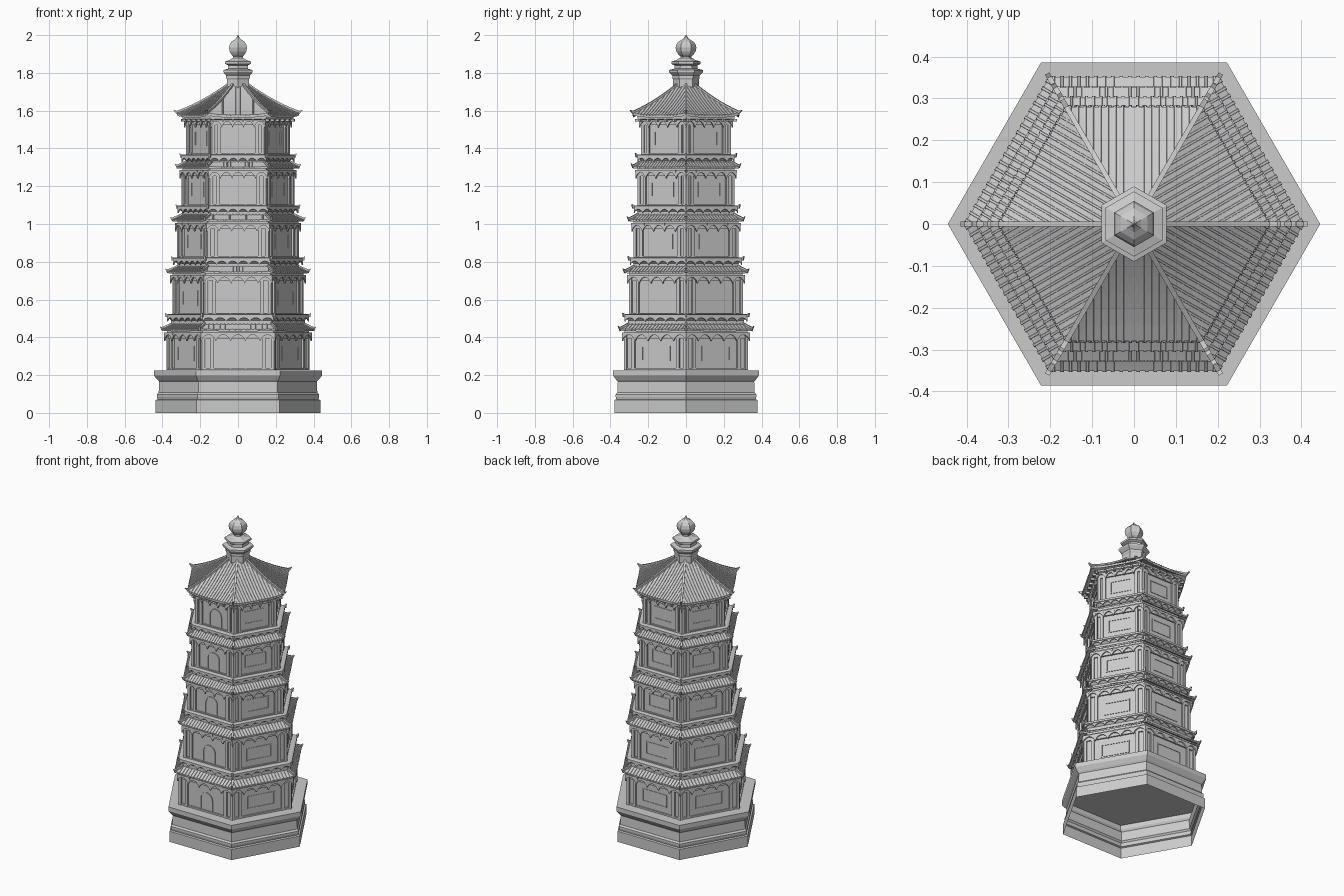
import bpy, bmesh
from math import cos, sin, pi, radians, sqrt

if "Cube" in bpy.data.objects:
    bpy.data.objects.remove(bpy.data.objects["Cube"])

T = 1 / sqrt(3)          # half side length per unit of apothem
C = sqrt(3) / 2          # apothem per unit of corner radius
FACES = [30 + 60 * k for k in range(6)]
CORNERS = [60 * k for k in range(6)]
FRONT = [270]
OTHERS = [d for d in FACES if d != 270]


class Part:
    """Collects pieces given as (sideways, outward, up), repeated round the tower."""
    def __init__(self, name):
        self.name, self.bm = name, bmesh.new()

    def add(self, pts, faces, dirs):
        for d in dirs:
            c, s = cos(radians(d)), sin(radians(d))
            vs = [self.bm.verts.new((c * a - s * u, s * a + c * u, z)) for u, a, z in pts]
            for f in faces:
                self.bm.faces.new([vs[i] for i in f])

    def loft(self, rings, dirs, bottom=True):
        n = len(rings[0])
        faces = [(i * n + j, i * n + (j + 1) % n, (i + 1) * n + (j + 1) % n, (i + 1) * n + j)
                 for i in range(len(rings) - 1) for j in range(n)]
        m = (len(rings) - 1) * n
        faces.append(tuple(range(m, m + n)))
        if bottom:
            faces.append(tuple(range(n)))
        self.add([p for r in rings for p in r], faces, dirs)

    def panel(self, poly, a0, a1, dirs=FACES):
        self.loft([[(u, a, z) for u, z in poly] for a in (a0, a1)], dirs)

    def box(self, u0, u1, a0, a1, z0, z1, dirs=FACES):
        self.panel([(u0, z0), (u1, z0), (u1, z1), (u0, z1)], a0, a1, dirs)

    def fin(self, poly, w):
        self.loft([[(u, a, z) for a, z in poly] for u in (-w, w)], CORNERS)

    def finish(self):
        bmesh.ops.recalc_face_normals(self.bm, faces=self.bm.faces)
        me = bpy.data.meshes.new(self.name)
        self.bm.to_mesh(me)
        self.bm.free()
        ob = bpy.data.objects.new(self.name, me)
        bpy.context.collection.objects.link(ob)
        return ob


def hex_lathe(name, prof, turn=0, bottom=True):
    p = Part(name)
    p.loft([[(r * cos(radians(d + turn)), r * sin(radians(d + turn)), z) for d in CORNERS]
            for r, z in prof], [90], bottom)
    return p.finish()


def roof(name, a0, z0, a1, z1, lift, sag, n, thick=0.012, tip_out=0.01):
    def height(u, a):
        t = (a0 - a) / (a0 - a1)
        e = min(1, abs(u) / (a * T))
        return z0 + (z1 - z0) * (t - sag * t * (1 - t)) + lift * e ** 4 * (1 - t) ** 2

    # sloping slab
    slab = Part(name + "_slab")
    rows = []
    for i in range(7):
        a = a0 + (a1 - a0) * i / 6
        us = [a * T * (j / 6 - 1) for j in range(13)]
        rows.append([(u, a, height(u, a)) for u in us]
                    + [(u, a, height(u, a) - thick) for u in reversed(us)])
    slab.loft(rows, FACES)
    slab.finish()

    # half-round tile rows
    tiles = Part(name + "_tiles")
    w = a0 * T / n * 0.45
    for i in range(n):
        u = ((i + 0.5) / n * 2 - 1) * a0 * T
        start, end = a0 + 0.003, max(a1, abs(u) / T)
        rings = []
        for j in range(6):
            a = start + (end - start) * j / 5
            h = height(u, a)
            rings.append([(u - w, a, h - 0.005), (u - w * 0.6, a, h + w * 0.7),
                          (u + w * 0.6, a, h + w * 0.7), (u + w, a, h - 0.005)])
        tiles.loft(rings, FACES)
    tiles.finish()

    # corner ridges with upturned tips
    ridge = Part(name + "_ridges")
    top, low = [], []
    for j in range(7):
        a = a1 + (a0 - a1) * j / 6
        h = height(a * T, a)
        top.append((a / C, h + 0.009))
        low.append((a / C, h - 0.008))
    tip = (a0 / C + tip_out, top[-1][1] + 0.005)
    ridge.fin(top + [tip] + low[::-1], 0.006)
    ridge.finish()


def scallops(part, r, z, drop, n, thick):
    a = r * C
    step = 2 * a * T / n
    for i in range(n):
        u = -a * T + i * step
        arc = [(u + step * j / 8, z - drop * (1 - 0.75 * sin(pi * j / 8) ** 0.7)) for j in range(9)]
        part.panel([(u, z)] + arc + [(u + step, z)], a - thick, a)


# stepped plinth, hollow underneath
hex_lathe("plinth", [(0.437, 0), (0.437, 0.068), (0.426, 0.072), (0.43, 0.085), (0.43, 0.098),
                     (0.42, 0.108), (0.417, 0.165), (0.427, 0.175), (0.445, 0.198),
                     (0.445, 0.225)], bottom=False)

# storeys: floor height, eave height, wall radius, eave radius, balcony radius above
STOREYS = [(0.227, 0.43, 0.379, 0.405, 0.38), (0.52, 0.735, 0.348, 0.376, 0.347),
           (0.82, 1.01, 0.322, 0.35, 0.323), (1.095, 1.29, 0.298, 0.325, 0.302),
           (1.365, 1.56, 0.274, 0.325, None)]

for k, (z0, z1, R, E, B) in enumerate(STOREYS):
    s = "storey_%d_" % (k + 1)
    a, hw = R * C, R * C * T
    wall = a - 0.012
    hex_lathe(s + "wall", [(R - 0.014, z0), (R - 0.014, z1 - 0.02), (E - 0.03, z1 - 0.004),
                           (E - 0.03, z1 + 0.008)])

    # corner posts, inner posts and rails
    posts = Part(s + "posts")
    for m in (-1, 1):
        for u0, u1, out in ((hw - 0.016, hw, 0), (hw * 0.72 - 0.009, hw * 0.72 + 0.009, -0.002)):
            posts.box(*sorted((m * u0, m * u1)), wall - 0.01, a + out, z0, z1 - 0.01)
    posts.box(-hw, hw, wall - 0.01, a - 0.003, z1 - 0.035, z1 - 0.012)
    posts.box(-hw, hw, wall - 0.01, a - 0.004, z0, z0 + 0.01)
    posts.finish()

    # hanging bracket valance with bracket arms
    val = Part(s + "brackets")
    scallops(val, R + 0.012, z1 - 0.005, 0.045, 5, 0.008)
    for i in range(6):
        u = (i / 5 * 2 - 1) * hw * 0.97
        val.box(u - 0.006, u + 0.006, wall, E * C - 0.012, z1 - 0.018, z1 - 0.004)
    val.finish()

    # arched doorway on the front
    w, zb, zs = 0.038, z0 + 0.008, z0 + 0.08

    def arch(g):
        return [(-g, zb)] + [(-g * cos(pi * i / 10), zs + g * sin(pi * i / 10))
                             for i in range(11)] + [(g, zb)]
    door = Part(s + "door_frame")
    o, n = arch(w + 0.005), arch(w)
    door.loft([[(o[i][0], wall - 0.004, o[i][1]), (o[i][0], wall + 0.005, o[i][1]),
                (n[i][0], wall + 0.005, n[i][1]), (n[i][0], wall - 0.004, n[i][1])]
               for i in range(len(o))], FRONT)
    door.finish()

    # framed wall panels on the other sides
    pan = Part(s + "panel_frames")
    pw, pz0, pz1 = hw * 0.44, z0 + 0.05, z0 + 0.125
    for m in (-1, 1):
        u = m * pw
        pan.box(u - 0.003, u + 0.003, wall - 0.004, wall + 0.003, pz0, pz1, OTHERS)
    for z in (pz0, pz1):
        pan.box(-pw - 0.003, pw + 0.003, wall - 0.004, wall + 0.003, z - 0.003, z + 0.003, OTHERS)
    pan.finish()

    if B:
        # tiled eave and the balcony above it
        zn = STOREYS[k + 1][0]
        inner = B - 0.026
        roof(s + "eave", E * C, z1 + 0.012, (inner - 0.002) * C, z1 + 0.04, 0.003, 0.1, 20, 0.01)
        hex_lathe(s + "balcony", [(inner, z1), (inner, zn - 0.03), (B - 0.008, zn - 0.014),
                                  (B, zn - 0.012), (B, zn), (B - 0.012, zn + 0.003)])
        frieze = Part(s + "balcony_scallops")
        scallops(frieze, B - 0.004, zn - 0.01, 0.026, 6, 0.007)
        frieze.fin([(B - 0.03, zn - 0.012), (B + 0.004, zn - 0.012),
                    (B + 0.008, zn + 0.01), (B - 0.01, zn)], 0.006)
        frieze.finish()

# main roof
roof("top_roof", 0.28, 1.578, 0.05, 1.735, 0.012, 0.22, 18, 0.014, 0.02)

# spire pedestal and bud finial, turned half a side
hex_lathe("spire_pedestal", [(0.068, 1.70), (0.068, 1.765), (0.072, 1.772), (0.072, 1.785),
                             (0.086, 1.80), (0.09, 1.805), (0.09, 1.815), (0.062, 1.822),
                             (0.06, 1.84), (0.078, 1.848), (0.078, 1.86), (0.05, 1.868),
                             (0.03, 1.88), (0.028, 1.892)], 30)
hex_lathe("finial", [(0.026, 1.885), (0.04, 1.897), (0.051, 1.914), (0.055, 1.934), (0.05, 1.953),
                     (0.037, 1.967), (0.02, 1.977), (0.01, 1.985), (0.002, 2.0)], 30)
